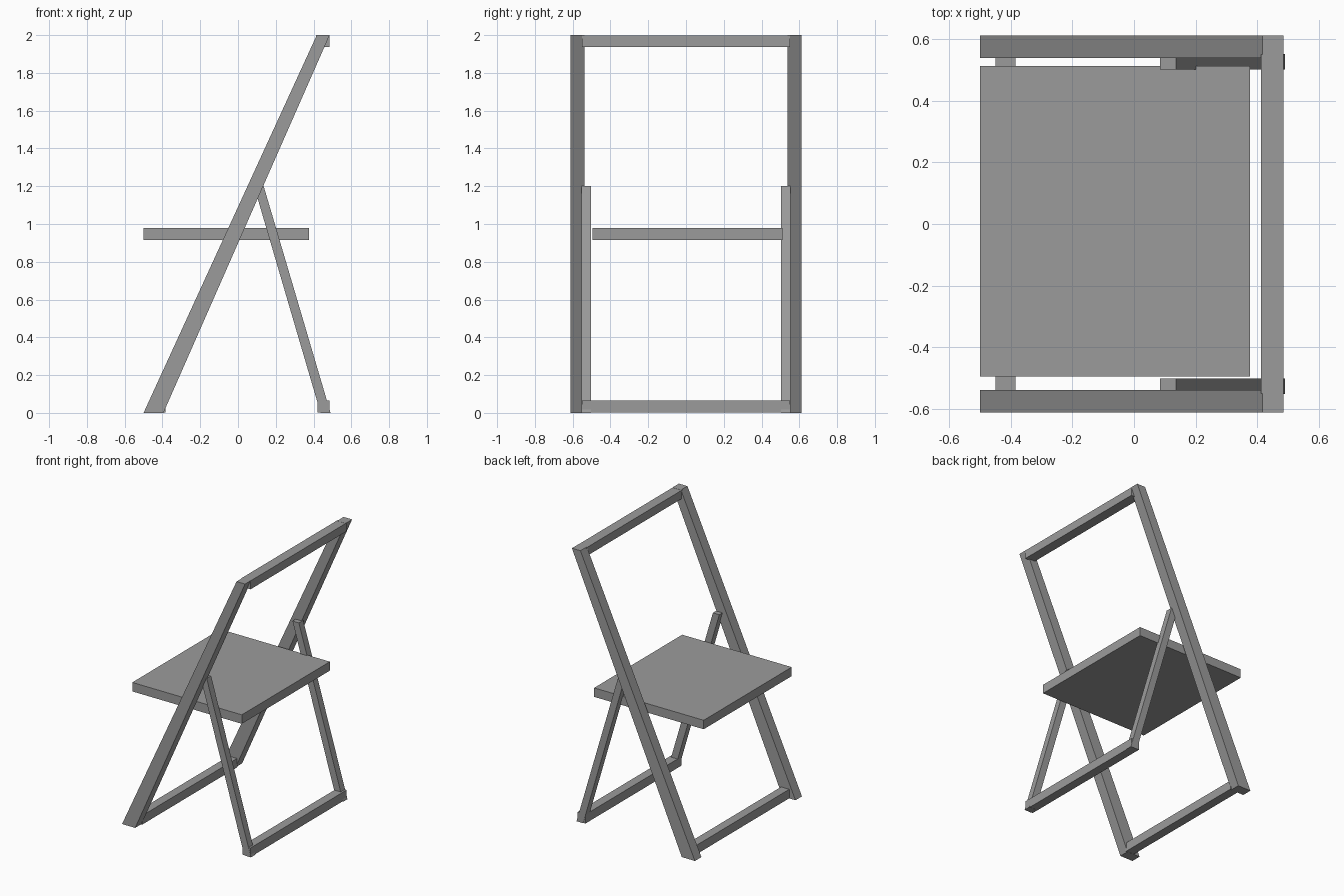
import bpy
import bmesh

cube = bpy.data.objects.get("Cube")
if cube:
    bpy.data.objects.remove(cube, do_unlink=True)

grey = bpy.data.materials.new("plain_grey")
grey.use_nodes = True
colour = (0.33, 0.33, 0.33, 1)
grey.diffuse_color = colour
grey.node_tree.nodes["Principled BSDF"].inputs["Base Color"].default_value = colour


def extrude_profile(name, profile, y0, y1):
    """Solid with an x-z outline, extruded from y0 to y1."""
    bm = bmesh.new()
    face = bm.faces.new([bm.verts.new((x, y0, z)) for x, z in profile])
    result = bmesh.ops.extrude_face_region(bm, geom=[face])
    verts = [v for v in result["geom"] if isinstance(v, bmesh.types.BMVert)]
    bmesh.ops.translate(bm, verts=verts, vec=(0, y1 - y0, 0))
    bmesh.ops.recalc_face_normals(bm, faces=bm.faces)
    mesh = bpy.data.meshes.new(name)
    bm.to_mesh(mesh)
    bm.free()
    mesh.materials.append(grey)
    obj = bpy.data.objects.new(name, mesh)
    bpy.context.collection.objects.link(obj)


def box(name, x0, x1, y0, y1, z0, z1):
    extrude_profile(name, [(x0, z0), (x1, z0), (x1, z1), (x0, z1)], y0, y1)


# Slanted side rails and the shorter legs that cross them
rail = [(-0.5, 0), (-0.395, 0), (0.485, 2), (0.417, 2)]
leg = [(0.437, 0), (0.49, 0), (0.136, 1.2), (0.085, 1.2)]
for side, s in (("left", 1), ("right", -1)):
    extrude_profile(side + "_rail", rail, s * 0.538, s * 0.612)
    extrude_profile(side + "_leg", leg, s * 0.502, s * 0.552)

# Seat panel
box("seat", -0.5, 0.377, -0.495, 0.512, 0.915, 0.98)

# Crossbars joining the rails and legs
box("top_crossbar", 0.412, 0.485, -0.55, 0.55, 1.938, 1.999)
box("rail_foot_crossbar", -0.45, -0.385, -0.545, 0.545, 0.001, 0.066)
box("leg_foot_crossbar", 0.42, 0.485, -0.55, 0.55, 0.001, 0.066)
